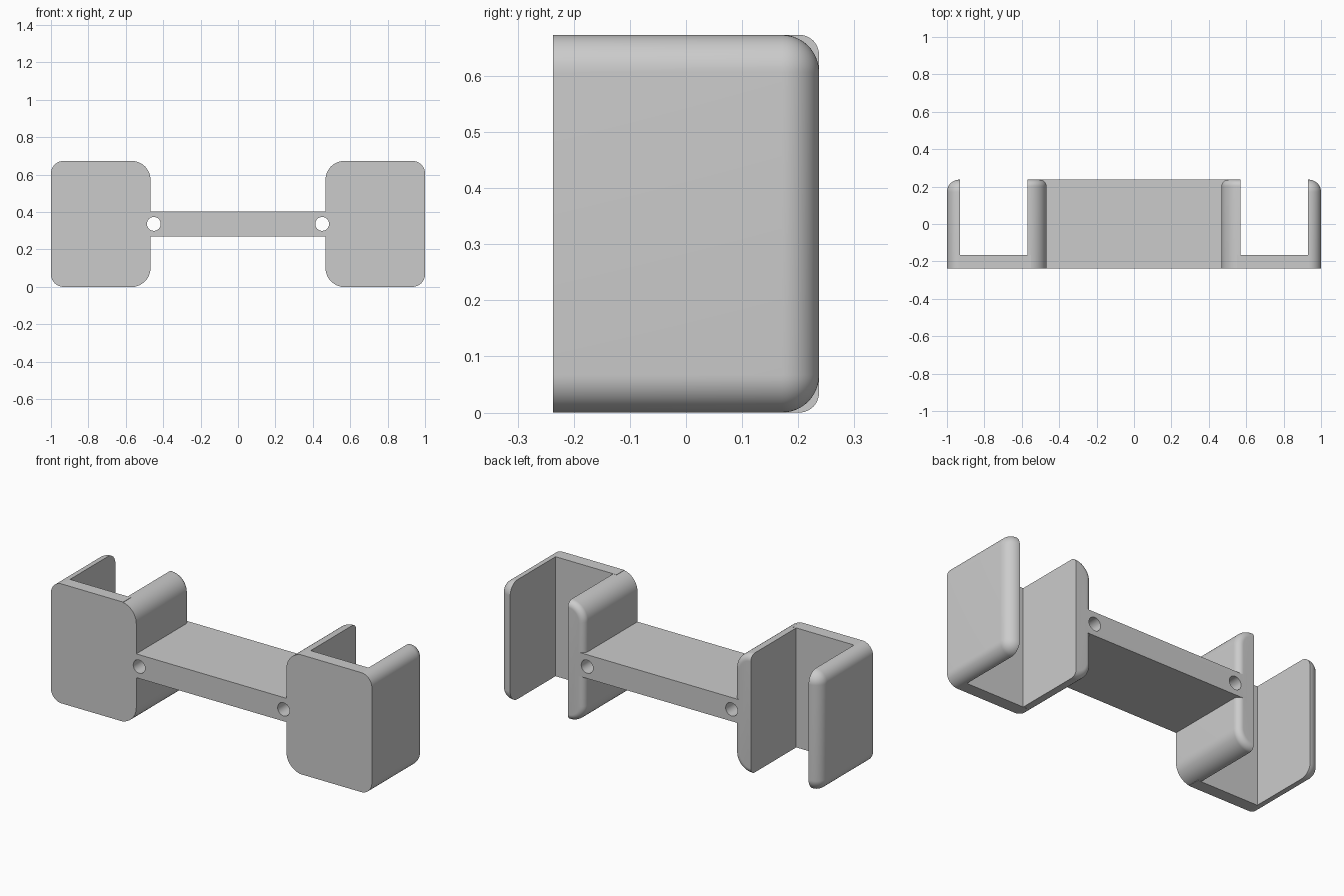
import bpy, bmesh
from math import sin, cos, pi

if "Cube" in bpy.data.objects:
    bpy.data.objects.remove(bpy.data.objects["Cube"], do_unlink=True)

FRONT, BACK, HEIGHT = -0.237, 0.237, 0.673
MID = HEIGHT / 2
STEPS = 12

plastic = bpy.data.materials.new("light grey plastic")
plastic.use_nodes = True
GREY = (0.6, 0.6, 0.6, 1)
plastic.diffuse_color = GREY
plastic.node_tree.nodes["Principled BSDF"].inputs["Base Color"].default_value = GREY


def finish(name, bm):
    """Turn a bmesh into an object in the scene."""
    bmesh.ops.recalc_face_normals(bm, faces=bm.faces)
    mesh = bpy.data.meshes.new(name)
    bm.to_mesh(mesh)
    bm.free()
    mesh.materials.append(plastic)
    obj = bpy.data.objects.new(name, mesh)
    bpy.context.collection.objects.link(obj)
    return obj


def box(name, x0, x1, y0, y1, z0, z1):
    bm = bmesh.new()
    bmesh.ops.create_cube(bm, size=1)
    for v in bm.verts:
        v.co = ((x0 + x1) / 2 + v.co.x * (x1 - x0),
                (y0 + y1) / 2 + v.co.y * (y1 - y0),
                (z0 + z1) / 2 + v.co.z * (z1 - z0))
    return finish(name, bm)


def wall(name, square_x, round_x, radius, fillet):
    """Upright wall: sharp on square_x, rounded corners on round_x, filleted back rim."""
    bm = bmesh.new()
    side = 1 if round_x > square_x else -1

    def section(y, inset):
        r = radius - inset
        cx = round_x - side * radius
        points = [(square_x, inset), (square_x, HEIGHT - inset)]
        for end, start in ((HEIGHT - radius, pi / 2), (radius, 0)):
            for i in range(STEPS + 1):
                a = start - i * pi / 2 / STEPS
                points.append((cx + side * r * cos(a), end + r * sin(a)))
        return [bm.verts.new((x, y, z)) for x, z in points]

    rings = [section(FRONT, 0)]
    for i in range(STEPS + 1):
        a = i * pi / 2 / STEPS
        rings.append(section(BACK - fillet + fillet * sin(a), fillet * (1 - cos(a))))
    for a, b in zip(rings, rings[1:]):
        for i in range(len(a)):
            j = (i + 1) % len(a)
            bm.faces.new((a[i], a[j], b[j], b[i]))
    bm.faces.new(rings[0])
    bm.faces.new(rings[-1])
    return finish(name, bm)


def screw_hole(x):
    bpy.ops.mesh.primitive_cylinder_add(vertices=48, radius=0.037, depth=1,
                                        location=(x, 0, MID), rotation=(pi / 2, 0, 0))
    bpy.context.object.name = "screw_hole"
    return bpy.context.object


def combine(target, other, operation):
    """Apply a boolean, then drop the operand."""
    mod = target.modifiers.new(operation.lower(), "BOOLEAN")
    mod.operation, mod.object, mod.solver = operation, other, "EXACT"
    with bpy.context.temp_override(object=target, active_object=target):
        bpy.ops.object.modifier_apply(modifier=mod.name)
    bpy.data.objects.remove(other, do_unlink=True)


# Connecting bar
bracket = box("bracket", -0.52, 0.52, FRONT, BACK, MID - 0.067, MID + 0.067)

# Two mirrored cradles, each an inner wall, outer wall and front plate
for s in (1, -1):
    combine(bracket, wall("inner_wall", s * 0.57, s * 0.468, 0.1, 0.035), "UNION")
    combine(bracket, wall("outer_wall", s * 0.93, s, 0.067, 0.066), "UNION")
    x0, x1 = sorted((s * 0.55, s * 0.932))
    combine(bracket, box("front_plate", x0, x1, FRONT, -0.167, 0, HEIGHT), "UNION")

# Screw holes through the bar ends
for s in (1, -1):
    combine(bracket, screw_hole(s * 0.45), "DIFFERENCE")

bpy.ops.object.select_all(action="DESELECT")
bracket.select_set(True)
bpy.context.view_layer.objects.active = bracket
bpy.ops.object.shade_smooth_by_angle(angle=pi / 6)
